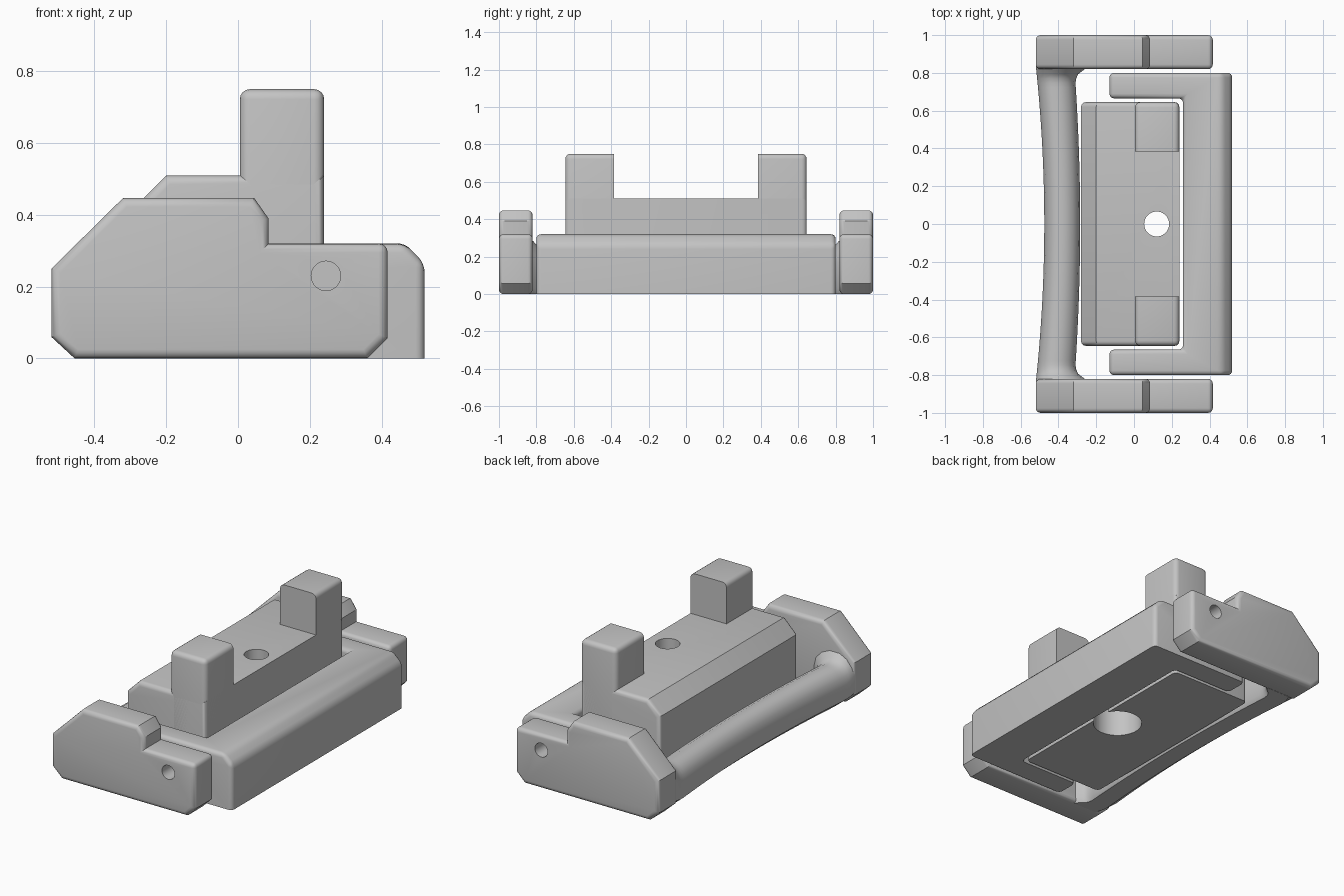
import bpy, bmesh, math
from mathutils import Vector, Matrix

if "Cube" in bpy.data.objects:
    bpy.data.objects.remove(bpy.data.objects["Cube"], do_unlink=True)

grey = bpy.data.materials.new("plain_grey")
grey.use_nodes = True
grey.diffuse_color = (0.55, 0.55, 0.55, 1)
grey.node_tree.nodes["Principled BSDF"].inputs["Base Color"].default_value = (0.55, 0.55, 0.55, 1)


def finish(name, bm):
    bmesh.ops.recalc_face_normals(bm, faces=bm.faces[:])
    mesh = bpy.data.meshes.new(name)
    bm.to_mesh(mesh)
    bm.free()
    mesh.materials.append(grey)
    obj = bpy.data.objects.new(name, mesh)
    bpy.context.collection.objects.link(obj)
    return obj


def prism(points, start, end, axis):
    """Extrude a 2D outline along y (outline in x, z) or z (outline in x, y)."""
    bm = bmesh.new()
    place = (lambda a, b: (a, start, b)) if axis == "y" else (lambda a, b: (a, b, start))
    face = bm.faces.new([bm.verts.new(place(a, b)) for a, b in points])
    grown = bmesh.ops.extrude_face_region(bm, geom=[face])["geom"]
    shift = Vector((0, end - start, 0)) if axis == "y" else Vector((0, 0, end - start))
    bmesh.ops.translate(bm, vec=shift, verts=[g for g in grown if isinstance(g, bmesh.types.BMVert)])
    bmesh.ops.recalc_face_normals(bm, faces=bm.faces[:])
    return bm


def round_edges(bm, rule, size, segments=4):
    """Bevel the edges whose midpoint and direction pass the rule."""
    chosen = []
    for e in bm.edges:
        a, b = e.verts[0].co, e.verts[1].co
        if rule((a + b) / 2, (b - a).normalized()):
            chosen.append(e)
    bmesh.ops.bevel(bm, geom=chosen, offset=size, segments=segments,
                    profile=0.5, affect="EDGES", clamp_overlap=True)


def drill(obj, centre, radius, depth, axis="z"):
    bm = bmesh.new()
    turn = Matrix.Rotation(math.pi / 2, 4, "X") if axis == "y" else Matrix.Identity(4)
    bmesh.ops.create_cone(bm, cap_ends=True, segments=40, radius1=radius, radius2=radius,
                          depth=depth, matrix=Matrix.Translation(centre) @ turn)
    cutter = finish("hole_cutter", bm)
    cutter.hide_render = True
    mod = obj.modifiers.new("hole", "BOOLEAN")
    mod.operation = "DIFFERENCE"
    mod.solver = "EXACT"
    mod.object = cutter
    bpy.context.view_layer.objects.active = obj
    bpy.ops.object.modifier_apply(modifier=mod.name)
    bpy.data.objects.remove(cutter, do_unlink=True)


parts = []
SIDES = ((1, "back"), (-1, "front"))

# Stepped end plates with a pivot hole
plate_outline = [(-0.455, 0), (0.36, 0), (0.417, 0.057), (0.417, 0.32), (0.085, 0.32),
                 (0.085, 0.39), (0.045, 0.447), (-0.32, 0.447), (-0.52, 0.25), (-0.52, 0.06)]
for side, label in SIDES:
    bm = prism(plate_outline, side * 0.82, side * 1.0, "y")
    round_edges(bm, lambda m, d: abs(d.y) < 0.5 or (m.x > 0.3 and m.z > 0.3), 0.025)
    plate = finish(label + "_end_plate", bm)
    drill(plate, (0.245, side * 0.91, 0.23), 0.041, 0.4, "y")
    parts.append(plate)

# Curved grip bar, flaring where it meets the end plates
section = [(0.35, 0), (0, 0.24), (0, 0.6), (0.05, 0.78), (0.17, 0.92), (0.35, 1), (0.6, 1),
           (0.8, 0.92), (0.95, 0.78), (1, 0.6), (1, 0.1), (0.93, 0)]
bm = bmesh.new()
rings = []
steps = 72
for i in range(steps + 1):
    y = 0.84 * (2 * i / steps - 1)
    bow = min(1, (y / 0.82) ** 2)
    near = min(1, max(0, (abs(y) - 0.74) / 0.08))
    flare = 1 - math.sqrt(1 - near * near)
    outer = -0.475 - 0.043 * bow
    inner = -0.285 - 0.03 * bow + 0.07 * flare
    top = 0.24 + 0.06 * flare
    rings.append([bm.verts.new((outer + u * (inner - outer), y, v * top)) for u, v in section])
n = len(section)
for r, s in zip(rings, rings[1:]):
    for k in range(n):
        bm.faces.new((r[k], r[(k + 1) % n], s[(k + 1) % n], s[k]))
bm.faces.new(rings[0])
bm.faces.new(rings[-1])
parts.append(finish("grip_bar", bm))

# U-shaped frame, chamfered along its long top edge
u_outline = [(-0.13, -0.8), (0.52, -0.8), (0.52, 0.8), (-0.13, 0.8),
             (-0.13, 0.665), (0.26, 0.665), (0.26, -0.665), (-0.13, -0.665)]
bm = prism(u_outline, 0, 0.32, "z")
round_edges(bm, lambda m, d: m.x > 0.51 and m.z > 0.31, 0.055, 1)
round_edges(bm, lambda m, d: m.z > 0.01, 0.025)
frame = finish("pivot_frame", bm)
for side, label in SIDES:
    drill(frame, (0.245, side * 0.8, 0.23), 0.041, 0.1, "y")
parts.append(frame)

# Centre block with a screw hole widened from below
block_outline = [(-0.28, 0), (0.24, 0), (0.24, 0.51), (-0.2, 0.51), (-0.28, 0.43)]
bm = prism(block_outline, -0.645, 0.645, "y")
round_edges(bm, lambda m, d: abs(m.y) > 0.64 and m.z > 0.01, 0.025)
block = finish("centre_block", bm)
drill(block, (0.12, 0, 0.3), 0.066, 1)
drill(block, (0.12, 0, 0.1), 0.135, 0.3)
parts.append(block)

# Upright posts at both ends of the block
post_outline = [(0.005, 0.3), (0.24, 0.3), (0.24, 0.75), (0.005, 0.75)]
for side, label in SIDES:
    bm = prism(post_outline, side * 0.385, side * 0.645, "y")
    round_edges(bm, lambda m, d: m.z > 0.31 and abs(m.y) > 0.4, 0.028)
    parts.append(finish(label + "_post", bm))

# Smooth the rounded edges and keep the corners crisp
bpy.ops.object.select_all(action="DESELECT")
for obj in parts:
    obj.select_set(True)
bpy.context.view_layer.objects.active = parts[0]
bpy.ops.object.shade_smooth_by_angle(angle=math.radians(32))
